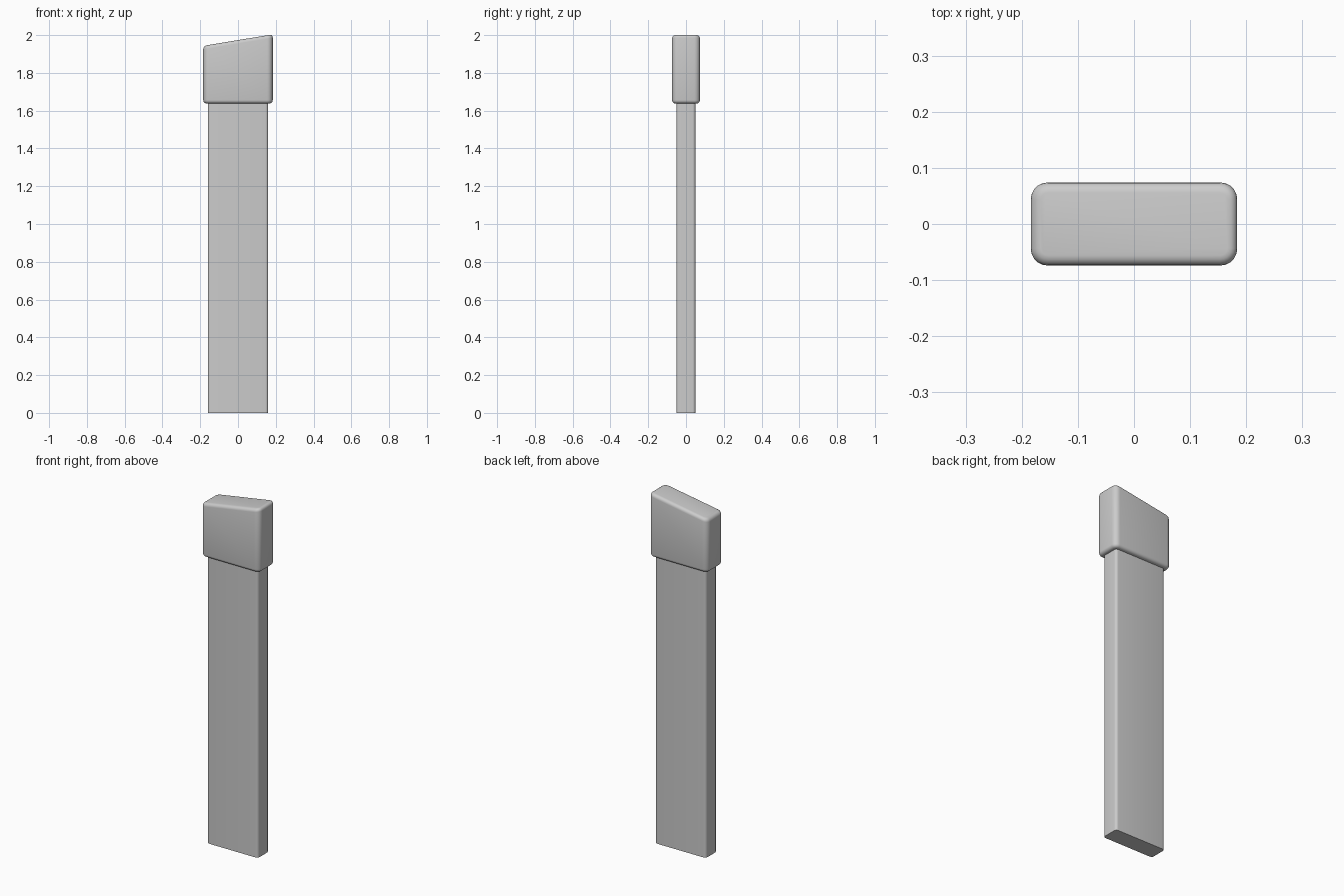
import bpy
import bmesh

if "Cube" in bpy.data.objects:
    bpy.data.objects.remove(bpy.data.objects["Cube"])


def rounded_block(name, hx, hy, z0, z_left, z_right, corner, rim=0.0):
    """Box with a sloped top, rounded upright corners and optional rounded rims."""
    bm = bmesh.new()
    bmesh.ops.create_cube(bm, size=2)
    for v in bm.verts:
        top = z_left if v.co.x < 0 else z_right
        v.co = (v.co.x * hx, v.co.y * hy, top if v.co.z > 0 else z0)
    uprights = [e for e in bm.edges
                if (e.verts[0].co.xy - e.verts[1].co.xy).length < 1e-6]
    bmesh.ops.bevel(bm, geom=uprights, offset=corner, segments=5,
                    profile=0.5, affect='EDGES')
    if rim:
        bm.normal_update()
        rims = [e for e in bm.edges
                if any(abs(f.normal.z) > 0.9 for f in e.link_faces)]
        bmesh.ops.bevel(bm, geom=rims, offset=rim, segments=4,
                        profile=0.5, affect='EDGES')
    bmesh.ops.recalc_face_normals(bm, faces=bm.faces[:])
    mesh = bpy.data.meshes.new(name)
    bm.to_mesh(mesh)
    bm.free()
    obj = bpy.data.objects.new(name, mesh)
    bpy.context.collection.objects.link(obj)
    bpy.ops.object.select_all(action='DESELECT')
    obj.select_set(True)
    bpy.context.view_layer.objects.active = obj
    bpy.ops.object.shade_smooth_by_angle(angle=0.6)
    return obj


# Flat upright post, sharp at the foot
rounded_block("post", 0.16, 0.05, 0.0, 1.66, 1.66, 0.015)

# Soft cap with a slanted top
rounded_block("cap", 0.184, 0.074, 1.638, 1.943, 2.004, 0.03, 0.018)
